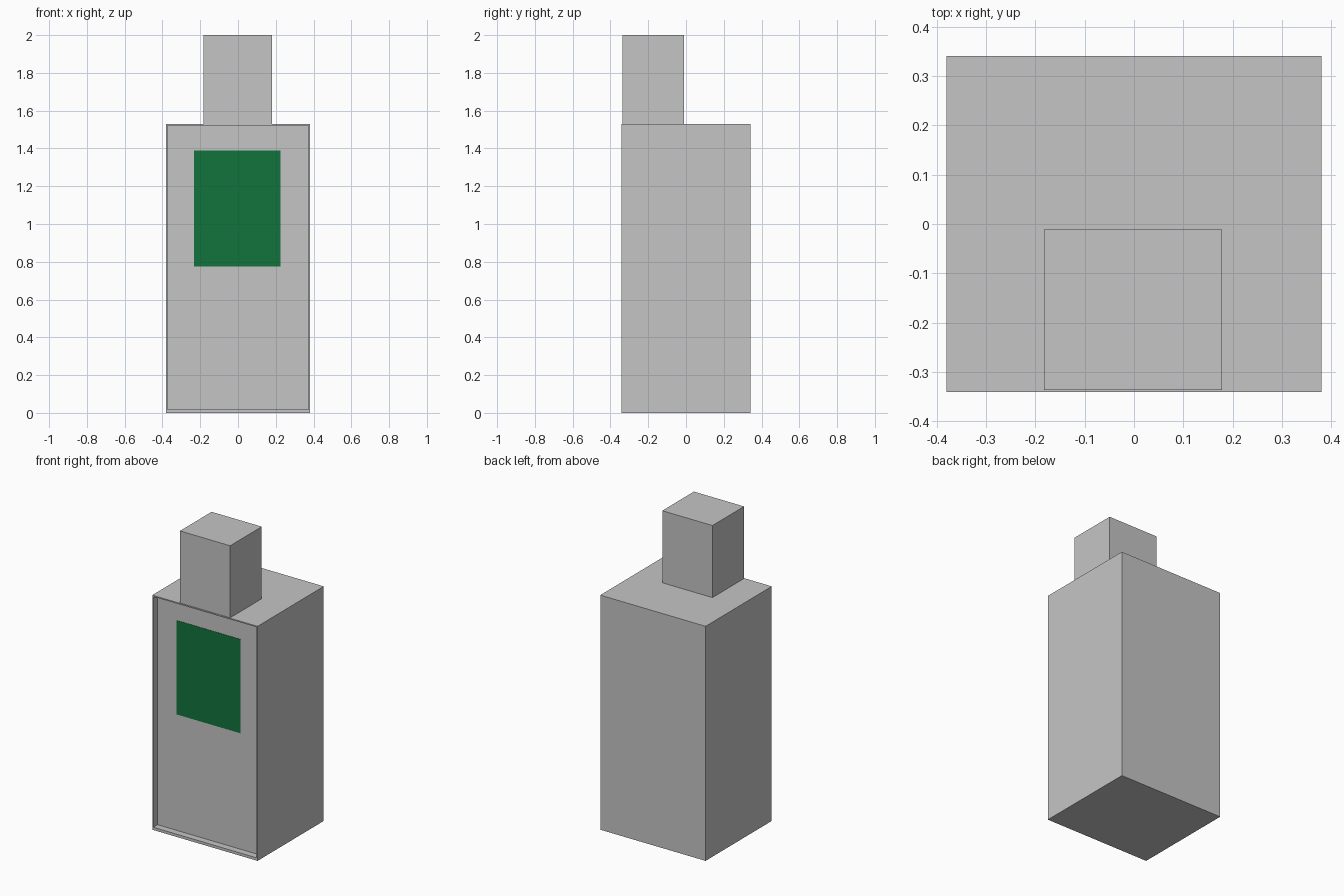
import bpy
import bmesh

default = bpy.data.objects.get("Cube")
if default:
    bpy.data.objects.remove(default, do_unlink=True)


def make_material(name, colour):
    mat = bpy.data.materials.new(name)
    mat.use_nodes = True
    mat.diffuse_color = (*colour, 1)
    mat.node_tree.nodes["Principled BSDF"].inputs["Base Color"].default_value = (*colour, 1)
    return mat


def make_box(name, low, high, mat):
    """Box between two opposite corners."""
    mesh = bpy.data.meshes.new(name)
    bm = bmesh.new()
    bmesh.ops.create_cube(bm, size=1)
    for v in bm.verts:
        v.co = [high[i] if v.co[i] > 0 else low[i] for i in range(3)]
    bm.to_mesh(mesh)
    bm.free()
    mesh.materials.append(mat)
    obj = bpy.data.objects.new(name, mesh)
    bpy.context.collection.objects.link(obj)
    return obj


grey = make_material("light grey", (0.56, 0.56, 0.56))
green = make_material("dark green", (0.006, 0.175, 0.046))

WIDTH, DEPTH, HEIGHT = 0.38, 0.341, 1.53   # half width, half depth, full height
RIM, SILL, RECESS = 0.011, 0.018, 0.044
panel_y = -DEPTH + RECESS

# Cabinet body with a shallow recess behind a thin front rim
body = make_box("cabinet_body", (-WIDTH, -DEPTH, 0), (WIDTH, DEPTH, HEIGHT), grey)
bm = bmesh.new()
bm.from_mesh(body.data)
bm.normal_update()
front = min(bm.faces, key=lambda f: f.calc_center_median().y)
bmesh.ops.inset_individual(bm, faces=[front], thickness=RIM)
for v in front.verts:
    if v.co.z < HEIGHT / 2:
        v.co.z = SILL
recessed = bmesh.ops.extrude_discrete_faces(bm, faces=[front])["faces"][0]
for v in recessed.verts:
    v.co.y = panel_y
bmesh.ops.recalc_face_normals(bm, faces=bm.faces)
bm.to_mesh(body.data)
bm.free()

# Thin green plate on the recessed front
make_box("front_panel", (-0.233, panel_y - 0.002, 0.775),
         (0.226, panel_y + 0.002, 1.388), green)

# Square upright block on top, near the front
make_box("top_block", (-0.183, -0.337, HEIGHT - 0.005), (0.179, -0.011, 2), grey)
